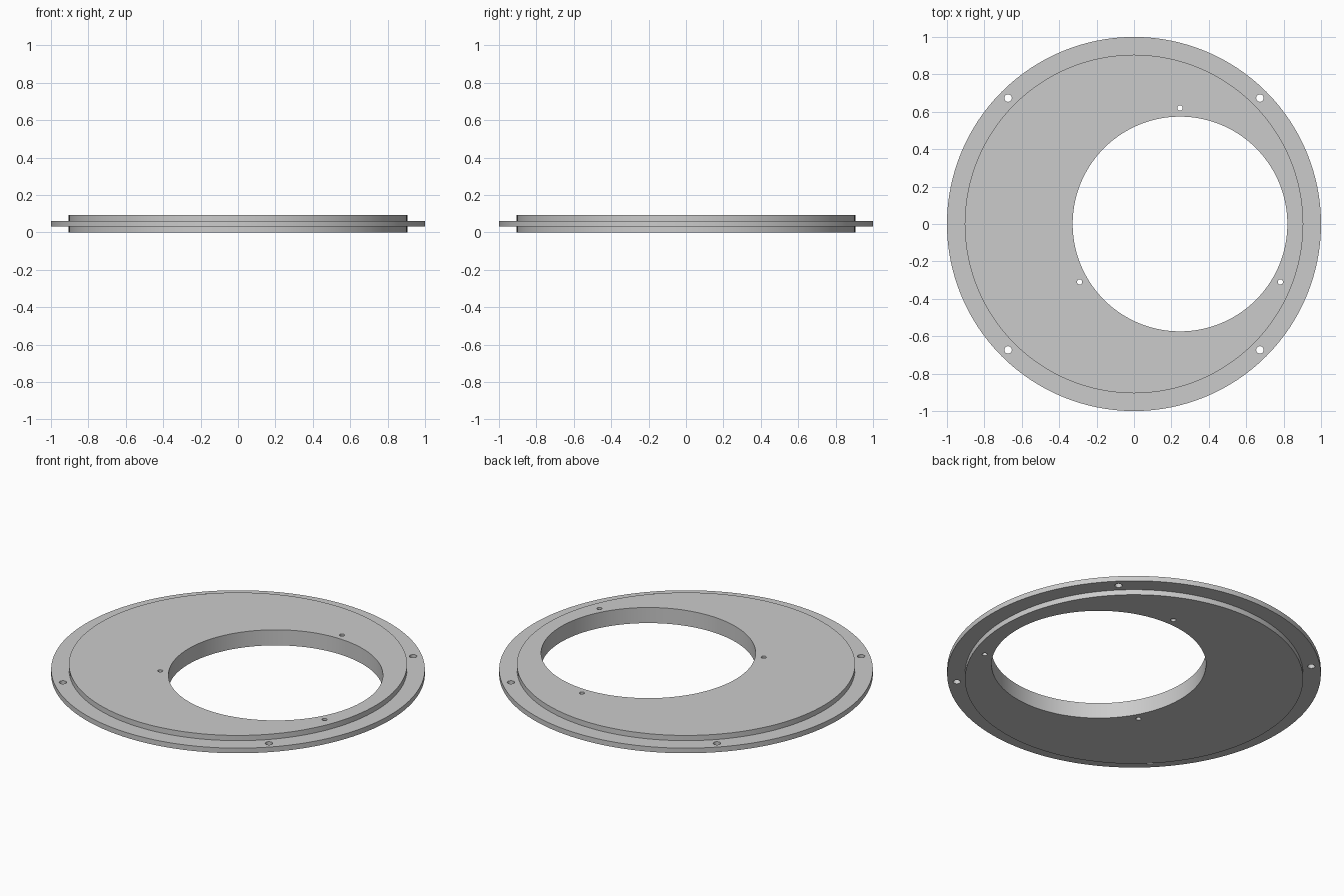
import bpy
import bmesh
import math
from mathutils import Matrix

default = bpy.data.objects.get("Cube")
if default:
    bpy.data.objects.remove(default, do_unlink=True)

SEGMENTS = 128
THICKNESS = 0.092
FLANGE_BOTTOM, FLANGE_TOP = 0.031, 0.061
BODY_RADIUS = 0.905
BORE_X, BORE_RADIUS = 0.246, 0.574

metal = bpy.data.materials.new("plain grey metal")
metal.use_nodes = True
grey = (0.6, 0.6, 0.6, 1)
metal.diffuse_color = grey
metal.node_tree.nodes["Principled BSDF"].inputs["Base Color"].default_value = grey


def make_object(name, bm):
    bmesh.ops.recalc_face_normals(bm, faces=bm.faces)
    mesh = bpy.data.meshes.new(name)
    bm.to_mesh(mesh)
    bm.free()
    mesh.materials.append(metal)
    obj = bpy.data.objects.new(name, mesh)
    bpy.context.collection.objects.link(obj)
    return obj


def add_cutter(bm, x, y, radius, segments):
    bmesh.ops.create_cone(bm, cap_ends=True, segments=segments,
                          radius1=radius, radius2=radius, depth=0.4,
                          matrix=Matrix.Translation((x, y, THICKNESS / 2)))


# Stepped disc: stacked rings, capped at both ends
bm = bmesh.new()
profile = [(BODY_RADIUS, 0), (BODY_RADIUS, FLANGE_BOTTOM), (1, FLANGE_BOTTOM),
           (1, FLANGE_TOP), (BODY_RADIUS, FLANGE_TOP), (BODY_RADIUS, THICKNESS)]
rings = []
for radius, z in profile:
    rings.append([bm.verts.new((radius * math.cos(a), radius * math.sin(a), z))
                  for a in (math.tau * i / SEGMENTS for i in range(SEGMENTS))])
for low, high in zip(rings, rings[1:]):
    for i in range(SEGMENTS):
        j = (i + 1) % SEGMENTS
        bm.faces.new((low[i], low[j], high[j], high[i]))
bm.faces.new(rings[0])
bm.faces.new(rings[-1])
plate = make_object("flanged_plate", bm)

# Offset bore, three holes around it and four holes in the flange
bm = bmesh.new()
add_cutter(bm, BORE_X, 0, BORE_RADIUS, SEGMENTS)
for i in range(3):
    a = math.pi / 2 + math.tau * i / 3
    add_cutter(bm, BORE_X + 0.62 * math.cos(a), 0.62 * math.sin(a), 0.014, 24)
for i in range(4):
    a = math.pi / 4 + math.tau * i / 4
    add_cutter(bm, 0.952 * math.cos(a), 0.952 * math.sin(a), 0.02, 24)
cutter = make_object("hole_cutter", bm)
cutter.hide_render = True

cut = plate.modifiers.new("holes", 'BOOLEAN')
cut.operation = 'DIFFERENCE'
cut.solver = 'EXACT'
cut.object = cutter

# Apply the cut and shade the round walls smoothly
bpy.ops.object.select_all(action='DESELECT')
plate.select_set(True)
bpy.context.view_layer.objects.active = plate
bpy.ops.object.modifier_apply(modifier=cut.name)
bpy.data.objects.remove(cutter, do_unlink=True)
bpy.ops.object.shade_smooth_by_angle(angle=math.radians(30))
